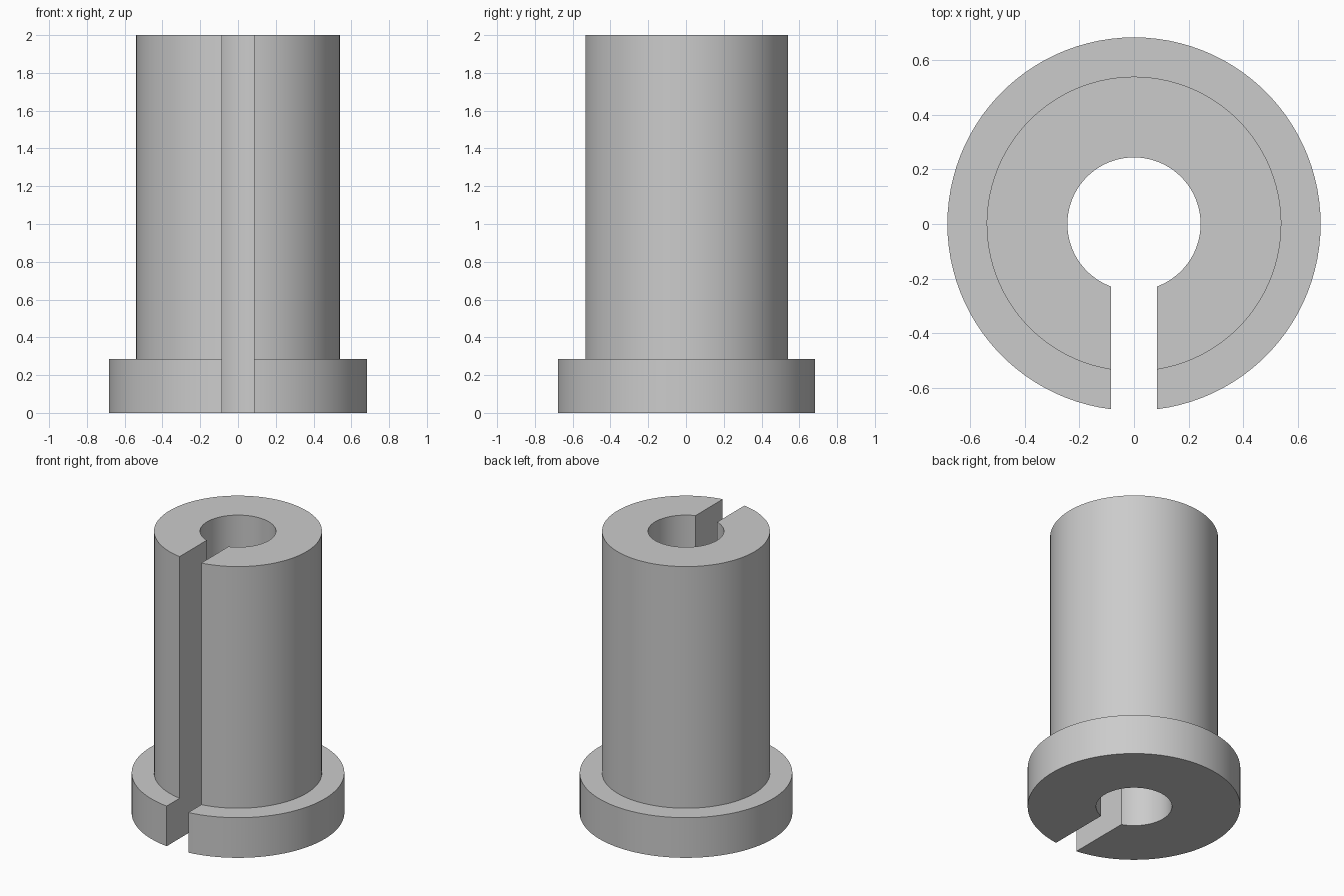
import bpy, bmesh, math

cube = bpy.data.objects.get("Cube")
if cube:
    bpy.data.objects.remove(cube, do_unlink=True)

SLOT_HALF = 0.085
STEPS = 96

# Plain grey material
grey = bpy.data.materials.new("plain_grey")
grey.use_nodes = True
colour = (0.6, 0.6, 0.6, 1)
grey.diffuse_color = colour
grey.node_tree.nodes["Principled BSDF"].inputs["Base Color"].default_value = colour


def slotted_solid(name, profile):
    """Sweep a closed (radius, height) profile round z, leaving a parallel slot at the front."""
    bm = bmesh.new()
    rings = []
    for i in range(STEPS + 1):
        ring = []
        for r, z in profile:
            gap = math.asin(SLOT_HALF / r)
            a = -math.pi / 2 + gap + (2 * math.pi - 2 * gap) * i / STEPS
            ring.append(bm.verts.new((r * math.cos(a), r * math.sin(a), z)))
        rings.append(ring)
    n = len(profile)
    for a, b in zip(rings, rings[1:]):
        for j in range(n):
            k = (j + 1) % n
            bm.faces.new((a[j], b[j], b[k], a[k]))
    # Flat slot walls
    bm.faces.new(rings[0])
    bm.faces.new(rings[-1][::-1])
    bmesh.ops.recalc_face_normals(bm, faces=bm.faces)
    mesh = bpy.data.meshes.new(name)
    bm.to_mesh(mesh)
    bm.free()
    mesh.materials.append(grey)
    obj = bpy.data.objects.new(name, mesh)
    bpy.context.collection.objects.link(obj)
    return obj


# Flanged sleeve: bore, flange and barrel in one profile
sleeve = slotted_solid("slotted_flanged_sleeve", [
    (0.244, 0), (0.684, 0), (0.684, 0.285),
    (0.54, 0.285), (0.54, 2), (0.244, 2)])

bpy.ops.object.select_all(action="DESELECT")
sleeve.select_set(True)
bpy.context.view_layer.objects.active = sleeve
bpy.ops.object.shade_smooth_by_angle(angle=math.radians(30))
